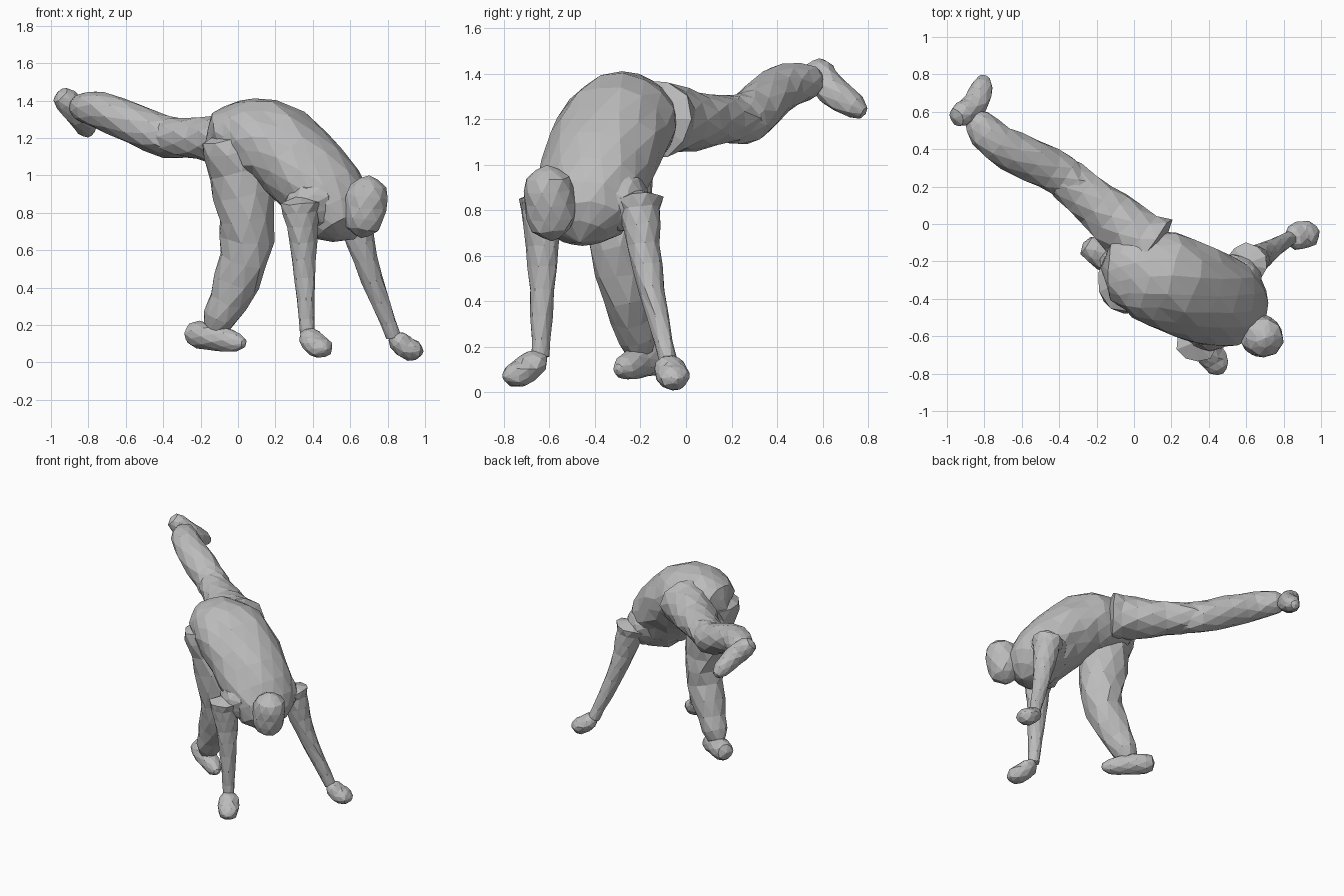
import bpy, bmesh, math, random
from mathutils import Vector

random.seed(4)
if "Cube" in bpy.data.objects:
    bpy.data.objects.remove(bpy.data.objects["Cube"])

grey = bpy.data.materials.new("clay grey")
grey.use_nodes = True
grey.diffuse_color = (0.5, 0.5, 0.5, 1)
grey.node_tree.nodes["Principled BSDF"].inputs["Base Color"].default_value = grey.diffuse_color


def point_on(path, t):
    """Point on the smooth curve that runs through every joint of the path."""
    last = len(path) - 1
    i = min(int(t * last), last - 1)
    f = t * last - i
    a, b = path[i], path[i + 1]
    lead_in = (b - path[max(i - 1, 0)]) / 2
    lead_out = (path[min(i + 2, last)] - a) / 2
    ease = f * f * (3 - 2 * f)
    return (a.lerp(b, ease) + lead_in * f * (1 - f) ** 2
            - lead_out * f * f * (1 - f))


def limb(name, path, start, end, swell, side, flat=1.0, rings=8, sides=10, rough=0.07):
    """Faceted tube along a path: tapers from start to end, swells between, domed ends."""
    bm = bmesh.new()
    loops, tips = [], []
    step = 1 / rings
    for i in range(rings + 1):
        t = i * step
        centre = point_on(path, t)
        along = point_on(path, min(t + step, 1)) - point_on(path, max(t - step, 0))
        along.normalize()
        across = (side - along * side.dot(along)).normalized()
        up = along.cross(across)
        radius = start + (end - start) * t + swell * math.sqrt(abs(math.sin(math.pi * t)))
        loop = []
        for k in range(sides):
            angle = math.tau * (k + i % 2 / 2) / sides
            spoke = across * math.cos(angle) + up * flat * math.sin(angle)
            spoke *= radius * (1 + random.uniform(-rough, rough))
            slide = along * radius * random.uniform(-rough, rough)
            loop.append(bm.verts.new(centre + spoke + slide))
        loops.append(loop)
        if i in (0, rings):
            tips.append(bm.verts.new(centre + along * radius * (0.4 if i else -0.4)))
    for low, high in zip(loops, loops[1:]):
        for k in range(sides):
            n = (k + 1) % sides
            bm.faces.new((low[k], low[n], high[n], high[k]))
    for tip, loop in zip(tips, (loops[0], loops[-1])):
        for k in range(sides):
            bm.faces.new((tip, loop[k - 1], loop[k]))
    bmesh.ops.triangulate(bm, faces=bm.faces, quad_method="SHORT_EDGE")
    bmesh.ops.recalc_face_normals(bm, faces=bm.faces)
    mesh = bpy.data.meshes.new(name)
    bm.to_mesh(mesh)
    bm.free()
    mesh.materials.append(grey)
    bpy.context.collection.objects.link(bpy.data.objects.new(name, mesh))


# Directions the body is built around
across_body = Vector((0.55, 0.85, 0)).normalized()
facing = Vector((0.85, -0.55, 0)).normalized()
drop = Vector((0, 0, -0.05))

# Trunk, bent forward from the hips
rump = Vector((-0.14, -0.24, 1.18))
hips = Vector((0, -0.25, 1.2))
waist = Vector((0.22, -0.32, 1.15))
chest = Vector((0.47, -0.42, 0.9))
collar = Vector((0.6, -0.46, 0.7))
limb("torso", [rump, hips, waist, chest, collar], 0.09, 0.12, 0.155, across_body,
     flat=0.86, rings=12, sides=16, rough=0.04)

# Neck and head
chin = Vector((0.66, -0.59, 0.68))
crown = Vector((0.7, -0.61, 0.98))
limb("neck", [chest, chin.lerp(crown, 0.4)], 0.1, 0.08, 0, across_body, rings=3)
limb("head", [chin, crown], 0.04, 0.05, 0.07, across_body, rings=6, rough=0.05)

# Standing leg, knee pushed forward
ankle = Vector((-0.12, -0.2, 0.18))
knee = Vector((0.05, -0.29, 0.65))
limb("right_leg", [hips - across_body * 0.07, knee, ankle], 0.16, 0.06, 0.025, across_body,
     flat=1.1, rings=10)
instep = ankle + facing * 0.02 + drop
heel = instep - facing * 0.18 - drop * 0.5
toe = instep + facing * 0.16 + drop * 0.6
limb("right_foot", [heel, instep, toe], 0.055, 0.025, 0.03, across_body, rings=6)

# Leg kicked out behind
leg_side = Vector((0.6, 0.8, 0))
thigh = hips + across_body * 0.15
knee = Vector((-0.4, 0.27, 1.21))
calf = Vector((-0.71, 0.42, 1.34))
ankle = Vector((-0.87, 0.58, 1.37))
limb("left_thigh", [thigh, thigh.lerp(knee, 0.5) + drop * 0.2, knee], 0.19, 0.105, -0.01,
     leg_side, flat=0.9, rings=7)
limb("left_shin", [thigh.lerp(knee, 0.7), knee, calf, ankle], 0.07, 0.045, 0.055,
     leg_side, rings=10)
heel = ankle + Vector((-0.08, -0.01, 0.06))
toe = ankle + Vector((0.07, 0.2, -0.14))
limb("left_foot", [heel, ankle.lerp(toe, 0.3), toe], 0.05, 0.03, 0.03,
     Vector((0.8, -0.6, 0)), rings=6)

# Shoulders, arms reaching down, hands flat on the ground
shoulders = [chest + drop + across_body * reach for reach in (-0.25, 0, 0.25)]
limb("shoulders", shoulders, 0.09, 0.09, 0.07, facing, rings=6, sides=12)
elbows = {"right": Vector((0.35, -0.63, 0.55)), "left": Vector((0.68, -0.17, 0.55))}
wrists = {"right": Vector((0.37, -0.64, 0.16)), "left": Vector((0.83, -0.08, 0.14))}
reaches = {"right": Vector((0.1, -0.15, -0.09)), "left": Vector((0.15, 0.04, -0.08))}
for name, shoulder in (("right", shoulders[0]), ("left", shoulders[-1])):
    wrist, reach = wrists[name], reaches[name]
    limb(name + "_arm", [shoulder, elbows[name], wrist], 0.11, 0.04, -0.01, across_body)
    palm = wrist + reach * 0.5 + drop * 0.5
    hand_side = Vector((-reach.y, reach.x, 0))
    limb(name + "_hand", [wrist, palm, wrist + reach], 0.04, 0.03, 0.04, hand_side,
         flat=0.8, rings=5)
